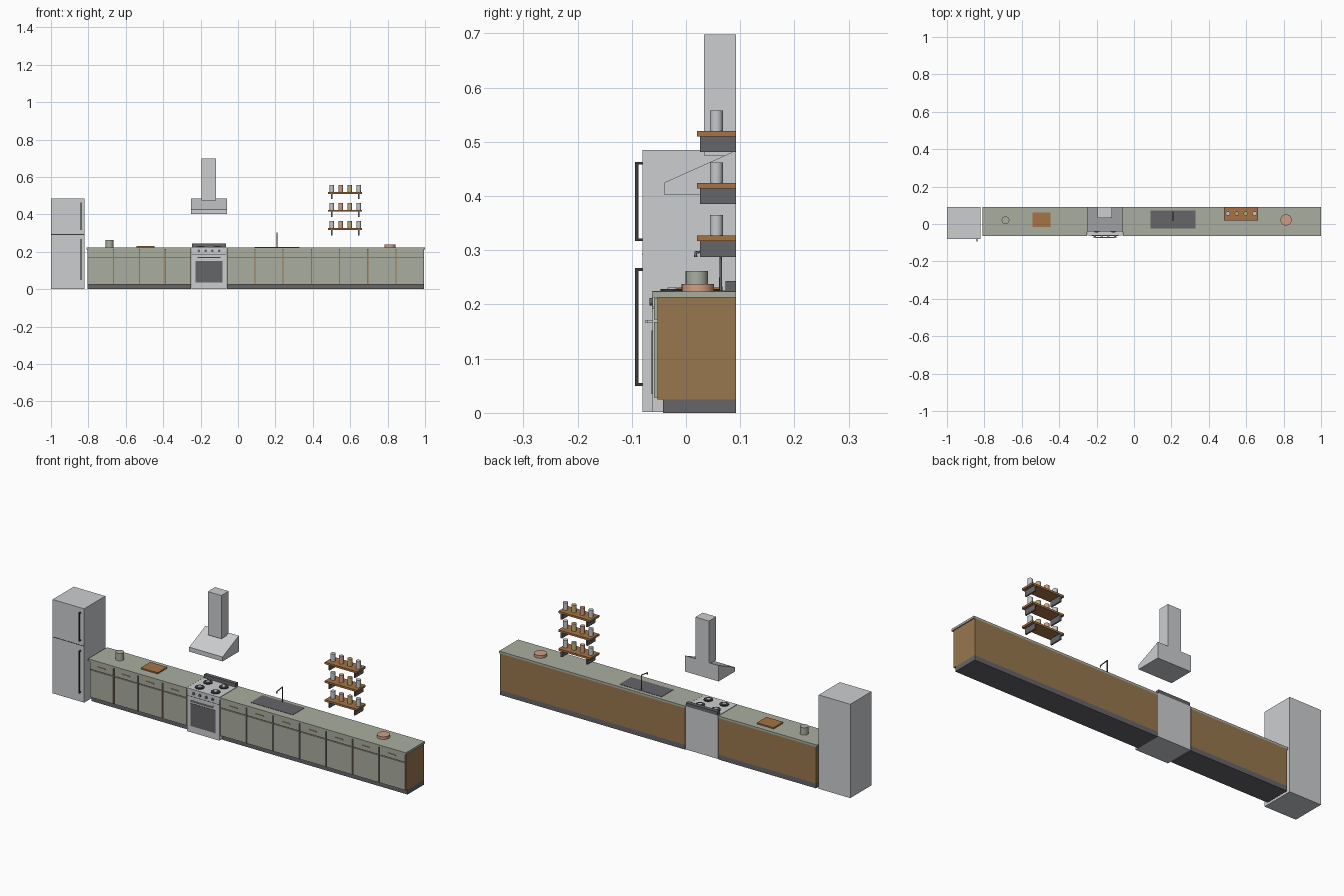
import bpy, bmesh, math
from mathutils import Vector

if "Cube" in bpy.data.objects:
    bpy.data.objects.remove(bpy.data.objects["Cube"], do_unlink=True)


def material(name, *rgb):
    """Flat colour from 0-255 display values, stored as linear."""
    lin = [((c / 255 + 0.055) / 1.055) ** 2.4 for c in rgb] + [1]
    m = bpy.data.materials.new(name)
    m.use_nodes = True
    m.diffuse_color = lin
    m.node_tree.nodes["Principled BSDF"].inputs["Base Color"].default_value = lin
    return m


STEEL = material("brushed steel", 204, 206, 208)
GREY = material("dark grey", 102, 102, 106)
BLACK = material("black metal", 58, 58, 60)
SAGE = material("sage green", 170, 174, 160)
OAK = material("cabinet wood", 152, 119, 78)
PLANK = material("shelf wood", 166, 116, 68)
COPPER = material("copper pink", 208, 158, 132)
BRASS = material("pale brass", 190, 172, 122)
GLASS = material("jar grey", 198, 200, 204)


def finish(name, bm, mat):
    bmesh.ops.recalc_face_normals(bm, faces=bm.faces)
    mesh = bpy.data.meshes.new(name)
    bm.to_mesh(mesh)
    bm.free()
    mesh.materials.append(mat)
    ob = bpy.data.objects.new(name, mesh)
    bpy.context.collection.objects.link(ob)
    return ob


def box(name, mat, x, y, z):
    """Box from (low, high) ranges on each axis."""
    bm = bmesh.new()
    bmesh.ops.create_cube(bm, size=1)
    for v in bm.verts:
        v.co = Vector([(lo + hi) / 2 + c * (hi - lo)
                       for c, (lo, hi) in zip(v.co, (x, y, z))])
    return finish(name, bm, mat)


def cylinder(name, mat, x, y, z, r, top=None, sides=24):
    """Upright cylinder, smooth round the side."""
    bm = bmesh.new()
    bmesh.ops.create_cone(bm, cap_ends=True, segments=sides, radius1=r,
                          radius2=top or r, depth=z[1] - z[0])
    bmesh.ops.translate(bm, verts=bm.verts, vec=(x, y, sum(z) / 2))
    for f in bm.faces:
        f.smooth = len(f.verts) == 4
    for e in bm.edges:
        e.smooth = all(f.smooth for f in e.link_faces)
    return finish(name, bm, mat)


BACK = 0.092

# Fridge with a door seam and two bar handles on posts
box("fridge_body", STEEL, (-1, -0.82), (-0.08, BACK), (0.002, 0.485))
box("fridge_door_seam", BLACK, (-1, -0.82), (-0.081, -0.079), (0.291, 0.294))
for part, lo, hi in (("lower", 0.05, 0.267), ("upper", 0.317, 0.463)):
    box(part + "_fridge_handle", BLACK, (-0.843, -0.837), (-0.094, -0.088), (lo, hi))
    for z in (lo, hi - 0.005):
        box(part + "_fridge_handle_post", BLACK, (-0.843, -0.837), (-0.09, -0.079), (z, z + 0.005))


# Cabinet runs: kick board, carcass, worktop, doors and drawers
def cabinet_run(side, x0, x1, count, top):
    box(side + "_kick_board", GREY, (x0, x1), (-0.042, BACK), (0, 0.025))
    box(side + "_carcass", OAK, (x0, x1), (-0.053, BACK), (0.025, 0.213))
    box(side + "_worktop", SAGE, top, (-0.063, BACK), (0.213, 0.224))
    width, gap = (x1 - x0) / count, 0.003
    for i in range(count):
        a, b = x0 + i * width + gap, x0 + (i + 1) * width - gap
        mid = (a + b) / 2
        box(side + "_door", SAGE, (a, b), (-0.059, -0.053), (0.028, 0.168))
        box(side + "_drawer", SAGE, (a, b), (-0.059, -0.053), (0.172, 0.211))
        box(side + "_drawer_pull", BRASS, (mid - 0.022, mid + 0.022), (-0.063, -0.059), (0.192, 0.196))


cabinet_run("right", -0.805, -0.25, 4, (-0.81, -0.25))
cabinet_run("left", -0.06, 0.995, 7, (-0.06, 1))

# Cooker
cx = -0.155
box("cooker_body", STEEL, (-0.248, -0.062), (-0.062, BACK), (0.002, 0.225))
box("cooker_back_panel", GREY, (-0.245, -0.065), (0.073, BACK), (0.225, 0.243))
box("oven_window", GREY, (cx - 0.071, cx + 0.071), (-0.064, -0.061), (0.035, 0.152))
box("oven_seam", BLACK, (-0.248, -0.062), (-0.0625, -0.061), (0.186, 0.188))
box("oven_handle", STEEL, (cx - 0.062, cx + 0.062), (-0.075, -0.07), (0.166, 0.171))
for s in (-1, 1):
    box("oven_handle_post", STEEL, (cx + s * 0.055 - 0.003, cx + s * 0.055 + 0.003),
        (-0.072, -0.06), (0.167, 0.17))
    for y in (-0.025, 0.042):
        cylinder("burner", BLACK, cx + s * 0.045, y, (0.225, 0.229), 0.022)
        cylinder("burner_cap", STEEL, cx + s * 0.045, y, (0.229, 0.231), 0.009)
for i in range(4):
    x = cx + (i - 1.5) * 0.036
    knob = cylinder("knob", GREY, 0, 0, (-0.003, 0.003), 0.007, sides=16)
    knob.rotation_euler.x = math.pi / 2
    knob.location = (x, -0.064, 0.205)

# Extractor hood: wedge profile extruded sideways, with a chimney
bm = bmesh.new()
profile = [(-0.04, 0.402), (BACK, 0.402), (BACK, 0.484), (-0.04, 0.425)]
face = bm.faces.new([bm.verts.new((-0.25, y, z)) for y, z in profile])
side = bmesh.ops.extrude_face_region(bm, geom=[face])["geom"]
bmesh.ops.translate(bm, vec=(0.19, 0, 0),
                    verts=[v for v in side if isinstance(v, bmesh.types.BMVert)])
finish("hood_canopy", bm, STEEL)
box("hood_chimney", STEEL, (-0.195, -0.118), (0.033, BACK), (0.475, 0.698))

# Sink and bent tap
box("sink", GREY, (0.088, 0.329), (-0.024, 0.072), (0.22, 0.2255))
curve = bpy.data.curves.new("tap", "CURVE")
curve.dimensions = "3D"
curve.bevel_depth = 0.003
curve.bevel_resolution = 2
curve.use_fill_caps = True
spline = curve.splines.new("POLY")
path = [(0.064, 0.224), (0.064, 0.302), (0.018, 0.296), (0.018, 0.288)]
spline.points.add(len(path) - 1)
for p, (y, z) in zip(spline.points, path):
    p.co = (0.208, y, z, 1)
curve.materials.append(GREY)
bpy.context.collection.objects.link(bpy.data.objects.new("tap", curve))

# Wall shelves with brackets and jars
for z in (0.317, 0.414, 0.51):
    box("shelf", PLANK, (0.48, 0.663), (0.02, BACK), (z, z + 0.01))
    for x in (0.5, 0.645):
        box("shelf_bracket", GREY, (x - 0.004, x + 0.004), (0.026, BACK), (z - 0.029, z))
    for i, mat in enumerate((GLASS, COPPER, BRASS, GLASS)):
        cylinder("jar", mat, 0.502 + i * 0.048, 0.056, (z + 0.01, z + 0.048), 0.012, sides=16)

# Things on the worktop
cylinder("canister", SAGE, -0.687, 0.02, (0.224, 0.262), 0.0205)
box("cutting_board", PLANK, (-0.543, -0.447), (-0.015, 0.062), (0.224, 0.231))
cylinder("bowl", COPPER, 0.813, 0.022, (0.224, 0.238), 0.03)
